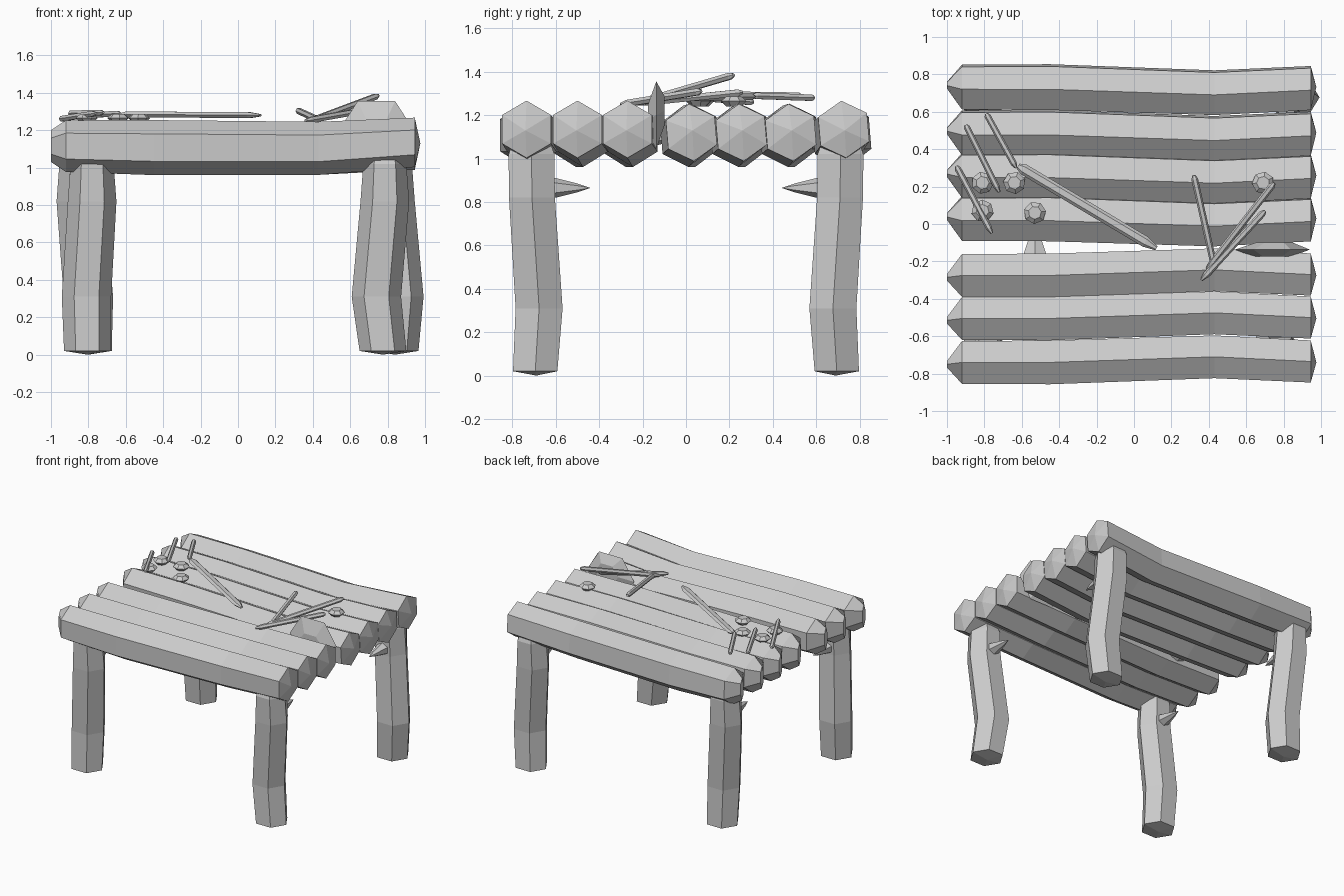
import bpy, bmesh, math
from mathutils import Vector

if "Cube" in bpy.data.objects:
    bpy.data.objects.remove(bpy.data.objects["Cube"])

grey = bpy.data.materials.new("plain grey")
grey.diffuse_color = (0.6, 0.6, 0.6, 1)
grey.use_nodes = True
grey.node_tree.nodes["Principled BSDF"].inputs["Base Color"].default_value = grey.diffuse_color


def tube(name, sections, sides=6, turn=0.0, axis=None):
    """Flat-faced tube through sections (centre, half width, half height)."""
    pts = [Vector(s[0]) for s in sections]
    d = Vector(axis) if axis else (pts[-1] - pts[0]).normalized()
    u = Vector((1, 0, 0)) if abs(d.z) > 0.9 else Vector((0, 0, 1)).cross(d).normalized()
    v = d.cross(u)
    bm = bmesh.new()
    rings = []
    for p, (_, a, b) in zip(pts, sections):
        if a == 0:
            rings.append([bm.verts.new(p)])
            continue
        angles = [math.radians(turn) + math.tau * k / sides for k in range(sides)]
        rings.append([bm.verts.new(p + u * a * math.cos(t) + v * b * math.sin(t)) for t in angles])
    for r, s in zip(rings, rings[1:]):
        for k in range(sides):
            j = (k + 1) % sides
            if len(r) == 1:
                bm.faces.new((r[0], s[j], s[k]))
            elif len(s) == 1:
                bm.faces.new((r[k], r[j], s[0]))
            else:
                bm.faces.new((r[k], r[j], s[j], s[k]))
    for r in (rings[0], rings[-1]):
        if len(r) > 2:
            bm.faces.new(r)
    bmesh.ops.recalc_face_normals(bm, faces=bm.faces)
    me = bpy.data.meshes.new(name)
    bm.to_mesh(me)
    bm.free()
    me.materials.append(grey)
    ob = bpy.data.objects.new(name, me)
    bpy.context.collection.objects.link(ob)
    return ob


def stub(name, x, y, z, s, w):
    """Broken branch stub pointing along y (s = +1 or -1)."""
    tube(name, [((x, y - s * 0.06, z), w, 0.05), ((x, y, z), w, 0.045),
                ((x, y + s * 0.1, z), w * 0.45, 0.02), ((x, y + s * 0.16, z), 0, 0)], 6, 30)


# Table top logs: front three and back four bow towards the middle
for i, y in enumerate((-0.74, -0.505, -0.275, 0.03, 0.26, 0.488, 0.732)):
    s = 1 if y < 0 else -1
    tube(f"top_log_{i + 1}", [
        ((-1.0, y - s * 0.01, 1.115), 0.02, 0.085),
        ((-0.92, y, 1.115), 0.132, 0.138),
        ((-0.45, y, 1.107), 0.135, 0.147),
        ((0.43, y + s * 0.03, 1.103), 0.132, 0.142),
        ((0.945, y + s * 0.005, 1.135 if s > 0 or i == 6 else 1.12), 0.130, 0.132),
        ((0.975, y, 1.13), 0, 0)],
        turn=30 if s > 0 else 35, axis=(1, 0, 0))
    if i < 6 and i != 3:
        stub(f"log_stub_{i + 1}", -0.53, y + s * 0.115, 1.10, s, 0.07)

# Four crooked legs, each with an inward branch stub
legs = {"front_left": ((-0.805, -0.81, -0.78), -1), "front_right": ((0.775, 0.74, 0.785), -1),
        "back_left": ((-0.80, -0.80, -0.84), 1), "back_right": ((0.84, 0.86, 0.815), 1)}
for name, ((x0, x1, x2), s) in legs.items():
    tube(name + "_leg", [
        ((x0, s * 0.69, 0.0), 0, 0),
        ((x0, s * 0.695, 0.02), 0.125, 0.118),
        ((x1, s * 0.677, 0.31), 0.132, 0.125),
        ((x2, s * 0.71, 0.82), 0.13, 0.122),
        ((x2, s * 0.712, 1.02), 0.115, 0.122),
        ((x2, s * 0.712, 1.1), 0.09, 0.09)], axis=(0, 0, 1))
    stub(name + "_leg_stub", x2, s * 0.6, 0.865, -s, 0.05)

# Loose sticks lying on the top: start, end, half thickness
sticks = [((-0.62, 0.31, 1.285), (0.12, -0.13, 1.28), 0.030),
          ((-0.79, 0.59, 1.28), (-0.63, 0.30, 1.29), 0.017),
          ((-0.90, 0.53, 1.29), (-0.72, 0.17, 1.295), 0.017),
          ((-0.95, 0.31, 1.26), (-0.76, -0.05, 1.29), 0.017),
          ((0.32, 0.26, 1.305), (0.43, -0.23, 1.255), 0.018),
          ((0.75, 0.22, 1.385), (0.39, -0.24, 1.25), 0.018),
          ((0.70, 0.07, 1.31), (0.36, -0.30, 1.25), 0.018)]
for i, (p, q, r) in enumerate(sticks):
    p, q = Vector(p), Vector(q)
    h = min(r, 0.018)
    tube(f"stick_{i + 1}", [(p, r * 0.5, h * 0.5), (p.lerp(q, 0.04), r, h),
                            (p.lerp(q, 0.92), r, h), (q, r * 0.4, h * 0.4)])

# Flat pebbles
for i, (x, y) in enumerate(((-0.81, 0.22), (-0.64, 0.22), (-0.81, 0.07), (-0.53, 0.06), (0.69, 0.22))):
    z = 1.265
    tube(f"pebble_{i + 1}", [((x, y, z - 0.025), 0.035, 0.035), ((x, y, z), 0.06, 0.06),
                             ((x, y, z + 0.022), 0.035, 0.035)], 7, 20 * i, (0, 0, 1))

# Stone slab wedged upright in the gap
tube("wedged_slab", [((0.74, -0.175, 1.18), 0.10, 0.08), ((0.74, -0.137, 1.2), 0.2, 0.18),
                     ((0.75, -0.10, 1.22), 0.10, 0.08)], 6, 0, (0, 1, 0))
